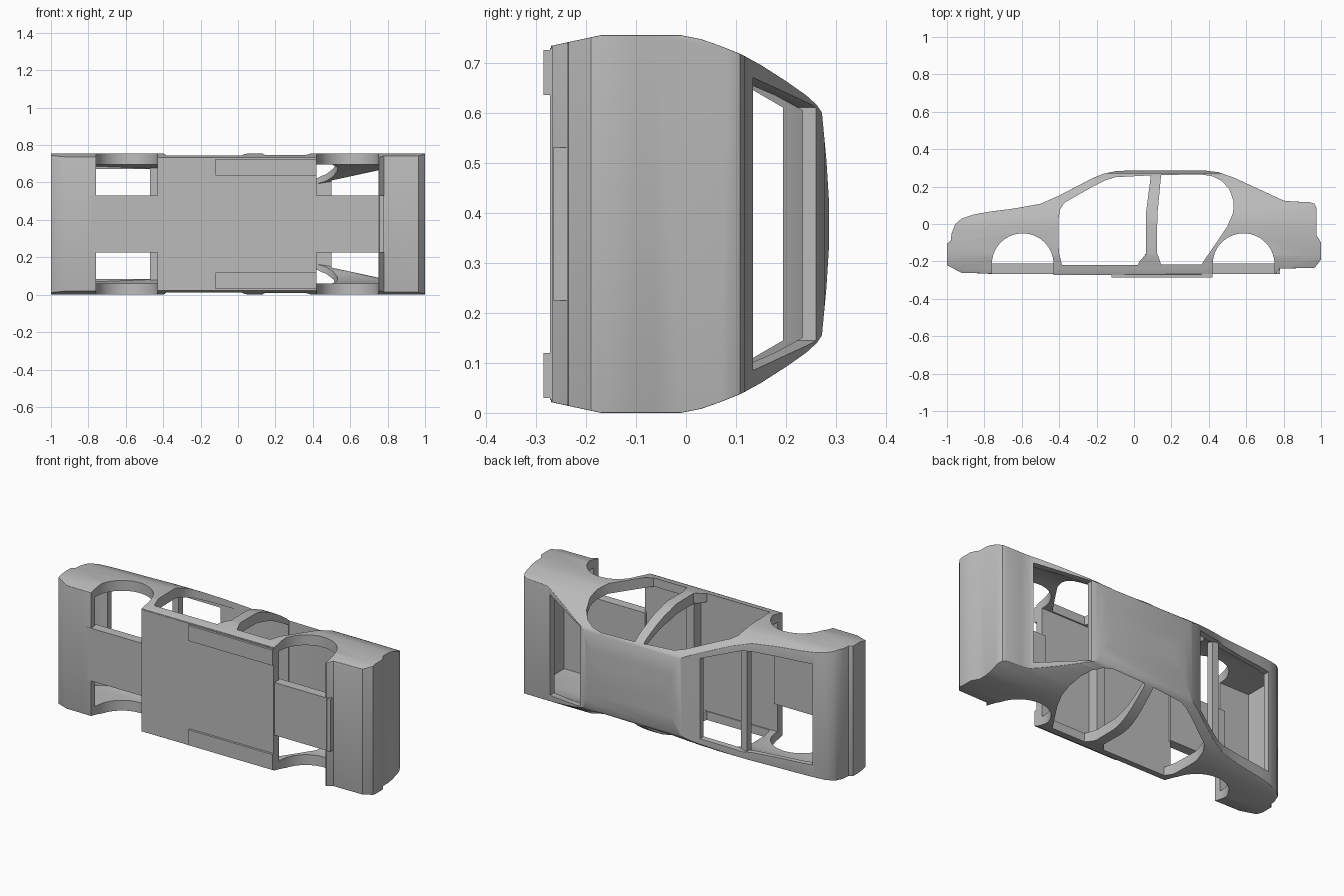
import bpy, bmesh, math
from mathutils import Vector

cube = bpy.data.objects.get("Cube")
if cube:
    bpy.data.objects.remove(cube, do_unlink=True)

W = 0.756  # body width, along z

grey = bpy.data.materials.new("body grey")
grey.use_nodes = True
grey.diffuse_color = (0.5, 0.5, 0.5, 1)
grey.node_tree.nodes["Principled BSDF"].inputs["Base Color"].default_value = (0.5, 0.5, 0.5, 1)


def prism(name, pts, axis, a, b):
    """Extrude a 2D outline along an axis: z takes (x, y), x takes (y, z), y takes (x, z)."""
    place = {"z": lambda u, v, t: (u, v, t),
             "x": lambda u, v, t: (t, u, v),
             "y": lambda u, v, t: (u, t, v)}[axis]
    bm = bmesh.new()
    low = [bm.verts.new(place(u, v, a)) for u, v in pts]
    high = [bm.verts.new(place(u, v, b)) for u, v in pts]
    bm.faces.new(low)
    bm.faces.new(high)
    for i in range(len(pts)):
        j = (i + 1) % len(pts)
        bm.faces.new((low[i], low[j], high[j], high[i]))
    bmesh.ops.recalc_face_normals(bm, faces=bm.faces)
    mesh = bpy.data.meshes.new(name)
    bm.to_mesh(mesh)
    bm.free()
    mesh.materials.append(grey)
    ob = bpy.data.objects.new(name, mesh)
    bpy.context.collection.objects.link(ob)
    return ob


def box(name, x0, x1, y0, y1, z0, z1):
    return prism(name, [(x0, y0), (x1, y0), (x1, y1), (x0, y1)], "z", z0, z1)


def activate(ob):
    bpy.ops.object.select_all(action="DESELECT")
    ob.select_set(True)
    bpy.context.view_layer.objects.active = ob


def boolean(ob, other, operation):
    m = ob.modifiers.new("cut", "BOOLEAN")
    m.operation, m.solver, m.object = operation, "EXACT", other
    activate(ob)
    bpy.ops.object.modifier_apply(modifier=m.name)
    bpy.data.objects.remove(other, do_unlink=True)


def mirrored(half):
    """Complete a (y, z) section across the body centre."""
    return half + [(y, W - z) for y, z in reversed(half)]


def rounded(pts, steps=4):
    """Smooth closed curve through the points."""
    out, n = [], len(pts)
    for i in range(n):
        p0, p1, p2, p3 = (Vector(pts[(i + k) % n]) for k in (-1, 0, 1, 2))
        for s in range(steps):
            t = s / steps
            out.append(tuple(0.5 * (2 * p1 + (p2 - p0) * t + (2 * p0 - 5 * p1 + 4 * p2 - p3) * t * t
                                    + (3 * p1 - p0 - 3 * p2 + p3) * t ** 3)))
    return out


# Outer body: side profile crossed with the width section
profile = [(-1, -.22), (-1, -.105), (-.98, -.09), (-.975, -.05), (-.955, 0), (-.92, .03), (-.86, .05),
           (-.78, .065), (-.64, .083), (-.5, .108), (-.4, .152), (-.22, .246), (-.16, .27), (-.1, .282),
           (-.03, .286), (.38, .286), (.45, .277), (.53, .25), (.66, .19), (.8, .125), (.85, .12),
           (.94, .117), (.965, .108), (.976, .085), (.976, -.06), (1, -.1), (1, -.19), (.965, -.235),
           (.78, -.238), (.755, -.268), (-.43, -.27), (-.92, -.262)]
section = mirrored([(-.3, .028), (-.24, .015), (-.17, 0), (-.01, 0), (.03, .008), (.07, .022), (.11, .038),
                    (.15, .06), (.2, .092), (.24, .12), (.262, .14), (.272, .155), (.281, .25), (.286, .33)])
body = prism("body_shell", profile, "z", -.01, W + .01)
boolean(body, prism("section_tool", section, "x", -1.1, 1.1), "INTERSECT")

# Soften the shoulder edges
bevel = body.modifiers.new("soften", "BEVEL")
bevel.width, bevel.segments = .02, 3
bevel.limit_method, bevel.angle_limit = "ANGLE", math.radians(55)
activate(body)
bpy.ops.object.modifier_apply(modifier=bevel.name)

# Hollow cabin and bays
cavity_profile = [(-.95, -.225), (-.95, -.05), (-.89, .005), (-.78, .035), (-.5, .078), (-.39, .122),
                  (-.2, .22), (-.1, .255), (.4, .262), (.51, .23), (.78, .095), (.94, .09), (.94, -.225)]
cavity_section = mirrored([(-.3, .06), (0, .06), (.1, .085), (.15, .105), (.25, .16), (.3, .18)])
cavity = prism("cavity_tool", cavity_profile, "z", -.1, W + .1)
boolean(cavity, prism("cavity_section", cavity_section, "x", -1.1, 1.1), "INTERSECT")
boolean(body, cavity, "DIFFERENCE")

# Door openings on both sides
front_door = [(-.385, -.22), (-.402, -.15), (-.405, .02), (-.395, .08), (-.37, .115), (-.22, .2), (-.15, .235),
              (-.1, .25), (.09, .26), (.063, .05), (.065, -.16), (.03, -.2), (.02, -.22)]
rear_door = [(.145, .262), (.36, .265), (.42, .255), (.47, .23), (.51, .185), (.533, .12), (.53, .06),
             (.5, -.01), (.43, -.115), (.36, -.217), (.145, -.217), (.122, -.15), (.125, .05)]
for outline in (front_door, rear_door):
    boolean(body, prism("door_tool", outline, "z", -.2, 1), "DIFFERENCE")

# Wheel arches, open underneath
for x in (-.595, .586):
    r = .165
    arch = [(x + r * math.cos(a), -.215 + r * math.sin(a)) for a in (math.pi * i / 28 for i in range(29))]
    boolean(body, prism("arch_tool", arch + [(x - r, -.4), (x + r, -.4)], "z", -.2, 1), "DIFFERENCE")

# Windscreen with hood opening, and rear window
hood = [(-.85, .085), (-.45, .085), (-.25, .145), (-.25, W - .145), (-.45, W - .085), (-.85, W - .085)]
boolean(body, prism("hood_tool", hood, "y", -.03, .5), "DIFFERENCE")
back = [(.5, .145), (.78, .085), (.78, W - .085), (.5, W - .145)]
boolean(body, prism("rear_window_tool", back, "y", .05, .5), "DIFFERENCE")
activate(body)
bpy.ops.object.shade_smooth_by_angle(angle=math.radians(32))

# Floor, tunnels between the wheels and cross members
box("cabin_floor", -.43, .42, -.272, -.225, .026, W - .026)
box("front_tunnel", -.78, -.42, -.266, -.21, .225, W - .225)
box("rear_tunnel", .41, .78, -.266, -.21, .225, W - .225)
box("cowl_bar", -.47, -.43, .07, .11, .05, W - .05)
box("floor_cross_member", .06, .11, -.23, -.16, .05, W - .05)

# Jacking plates under the sills
for side, z in (("right", .03), ("left", W - .12)):
    box(side + "_sill_plate", -.12, .42, -.285, -.265, z, z + .09)
